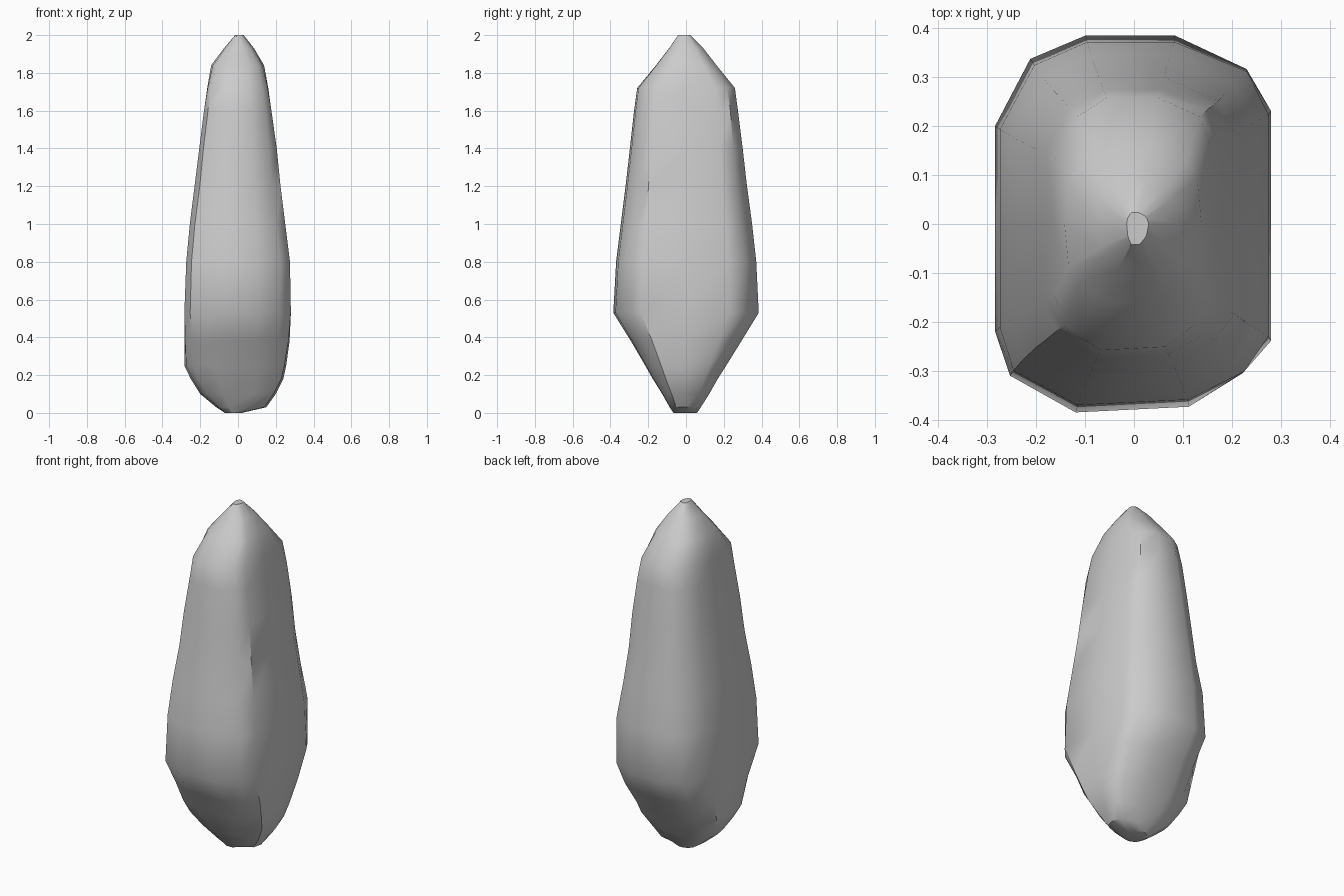
import bpy, bmesh, math, random

random.seed(4)

# Unit cross-section: a rectangle with unevenly chipped corners
SECTION = [(1, -0.62), (1, 0.0), (1, 0.6), (0.86, 0.86), (0.3, 1), (-0.35, 1),
           (-0.75, 0.88), (-1, 0.52), (-1, 0.0), (-1, -0.57), (-0.92, -0.83),
           (-0.42, -1), (0.4, -0.97), (0.82, -0.82)]
CORNERS = {3, 6, 10, 13}

# height, left x, right x, front y, back y, roundness
LEVELS = [
    (0.00, -0.07, 0.02, -0.07, 0.06, 0.7),
    (0.03, -0.115, 0.15, -0.09, 0.08, 0.5),
    (0.10, -0.20, 0.20, -0.13, 0.125, 0.4),
    (0.18, -0.25, 0.24, -0.18, 0.17, 0.3),
    (0.25, -0.284, 0.255, -0.22, 0.215, 0.25),
    (0.38, -0.284, 0.273, -0.295, 0.295, 0.15),
    (0.53, -0.284, 0.28, -0.385, 0.385, 0),
    (0.80, -0.274, 0.275, -0.37, 0.372, 0),
    (1.00, -0.255, 0.25, -0.345, 0.35, 0),
    (1.20, -0.23, 0.225, -0.32, 0.323, 0),
    (1.40, -0.205, 0.205, -0.297, 0.30, 0),
    (1.60, -0.18, 0.177, -0.275, 0.275, 0),
    (1.72, -0.163, 0.16, -0.26, 0.26, 0.1),
    (1.84, -0.142, 0.138, -0.165, 0.165, 0.45),
    (1.93, -0.075, 0.085, -0.095, 0.095, 0.7),
    (2.00, -0.015, 0.03, -0.045, 0.025, 1),
]


def ring(bm, level):
    z, x0, x1, y0, y1, roundness = level
    verts = []
    for i, (u, v) in enumerate(SECTION):
        # blend towards an ellipse, and chip the corners slightly
        s = 1 + (1 / math.hypot(u, v) - 1) * roundness
        if i in CORNERS:
            s *= 1 - random.uniform(0, 0.05)
        u, v = u * s, v * s
        x = u * x1 if u > 0 else -u * x0
        y = v * y1 if v > 0 else -v * y0
        verts.append(bm.verts.new((x, y, z)))
    return verts


# Crystal shard: lofted from base to tip
bm = bmesh.new()
rings = [ring(bm, level) for level in LEVELS]
n = len(SECTION)
for low, high in zip(rings, rings[1:]):
    for i in range(n):
        j = (i + 1) % n
        bm.faces.new((low[i], low[j], high[j], high[i]))
bm.faces.new(rings[0][::-1])
bm.faces.new(rings[-1])
bmesh.ops.recalc_face_normals(bm, faces=bm.faces)

mesh = bpy.data.meshes.new("crystal_shard")
bm.to_mesh(mesh)
bm.free()
shard = bpy.data.objects.new("crystal_shard", mesh)
bpy.context.collection.objects.link(shard)
bpy.context.view_layer.objects.active = shard
shard.select_set(True)
bpy.ops.object.shade_smooth_by_angle(angle=math.radians(38))
